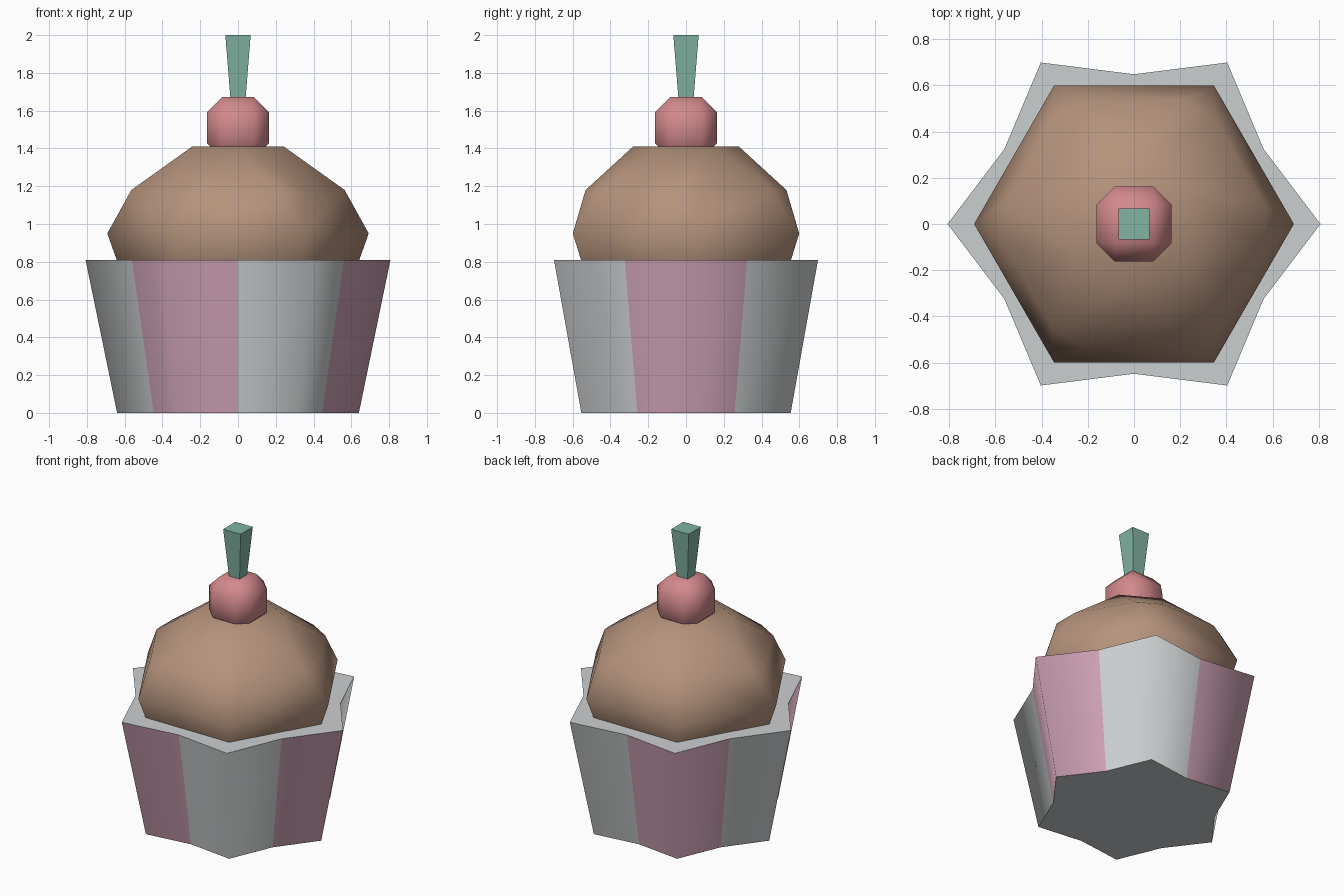
import bpy, bmesh, math
from math import radians, cos, sin

if "Cube" in bpy.data.objects:
    bpy.data.objects.remove(bpy.data.objects["Cube"], do_unlink=True)


def material(name, rgb):
    m = bpy.data.materials.new(name)
    m.use_nodes = True
    m.diffuse_color = (*rgb, 1)
    m.node_tree.nodes["Principled BSDF"].inputs["Base Color"].default_value = (*rgb, 1)
    return m


def finish(name, bm, mats, smooth=None):
    bmesh.ops.recalc_face_normals(bm, faces=bm.faces)
    me = bpy.data.meshes.new(name)
    bm.to_mesh(me)
    bm.free()
    ob = bpy.data.objects.new(name, me)
    bpy.context.collection.objects.link(ob)
    for m in mats:
        me.materials.append(m)
    if smooth:
        bpy.ops.object.select_all(action="DESELECT")
        ob.select_set(True)
        bpy.context.view_layer.objects.active = ob
        bpy.ops.object.shade_smooth_by_angle(angle=radians(smooth))
    return ob


def ring(bm, radius, z, angles):
    return [bm.verts.new((radius * cos(radians(a)), radius * sin(radians(a)), z)) for a in angles]


grey = material("paper grey", (0.60, 0.62, 0.63))
pink = material("paper pink", (0.62, 0.36, 0.46))
brown = material("frosting brown", (0.46, 0.29, 0.20))
red = material("cherry red", (0.65, 0.25, 0.26))
green = material("stem green", (0.22, 0.45, 0.36))

# Paper cup: six-pointed pleated star, stripes alternating from valley to valley
bm = bmesh.new()


def star(tip, valley, z):
    return [ring(bm, (tip, valley)[i % 2], z, [30 * i])[0] for i in range(12)]


low, high = star(0.64, 0.515, 0), star(0.807, 0.648, 0.81)
bm.faces.new(low)
bm.faces.new(high)
for i in range(12):
    j = (i + 1) % 12
    side = bm.faces.new((low[i], low[j], high[j], high[i]))
    side.material_index = 1 - ((i + 1) // 2) % 2
finish("paper_cup", bm, [grey, pink], 78)

# Frosting: hexagonal dome with clipped shoulders and a turned hexagonal top
bm = bmesh.new()
corners = range(0, 360, 60)
ring(bm, 0.635, 0.79, corners)
ring(bm, 0.692, 0.95, corners)
ring(bm, 0.571, 1.18, [a + d for a in corners for d in (-8.6, 8.6)])
ring(bm, 0.28, 1.41, [a + 30 for a in corners])
bmesh.ops.convex_hull(bm, input=bm.verts)
bmesh.ops.dissolve_limit(bm, angle_limit=radians(1), verts=bm.verts, edges=bm.edges)
finish("frosting", bm, [brown], 62)

# Cherry: chamfered cube
bm = bmesh.new()
bmesh.ops.create_cube(bm, size=0.326)
bmesh.ops.bevel(bm, geom=bm.edges[:], offset=0.08, segments=1, affect="EDGES")
cherry = finish("cherry", bm, [red], 62)
cherry.location.z = 1.509

# Stem: square bar flaring upwards
bm = bmesh.new()
bmesh.ops.create_cube(bm, size=1)
for v in bm.verts:
    top = v.co.z > 0
    half = 0.067 if top else 0.039
    v.co = (math.copysign(half, v.co.x), math.copysign(half, v.co.y), 2.0 if top else 1.65)
finish("stem", bm, [green])
